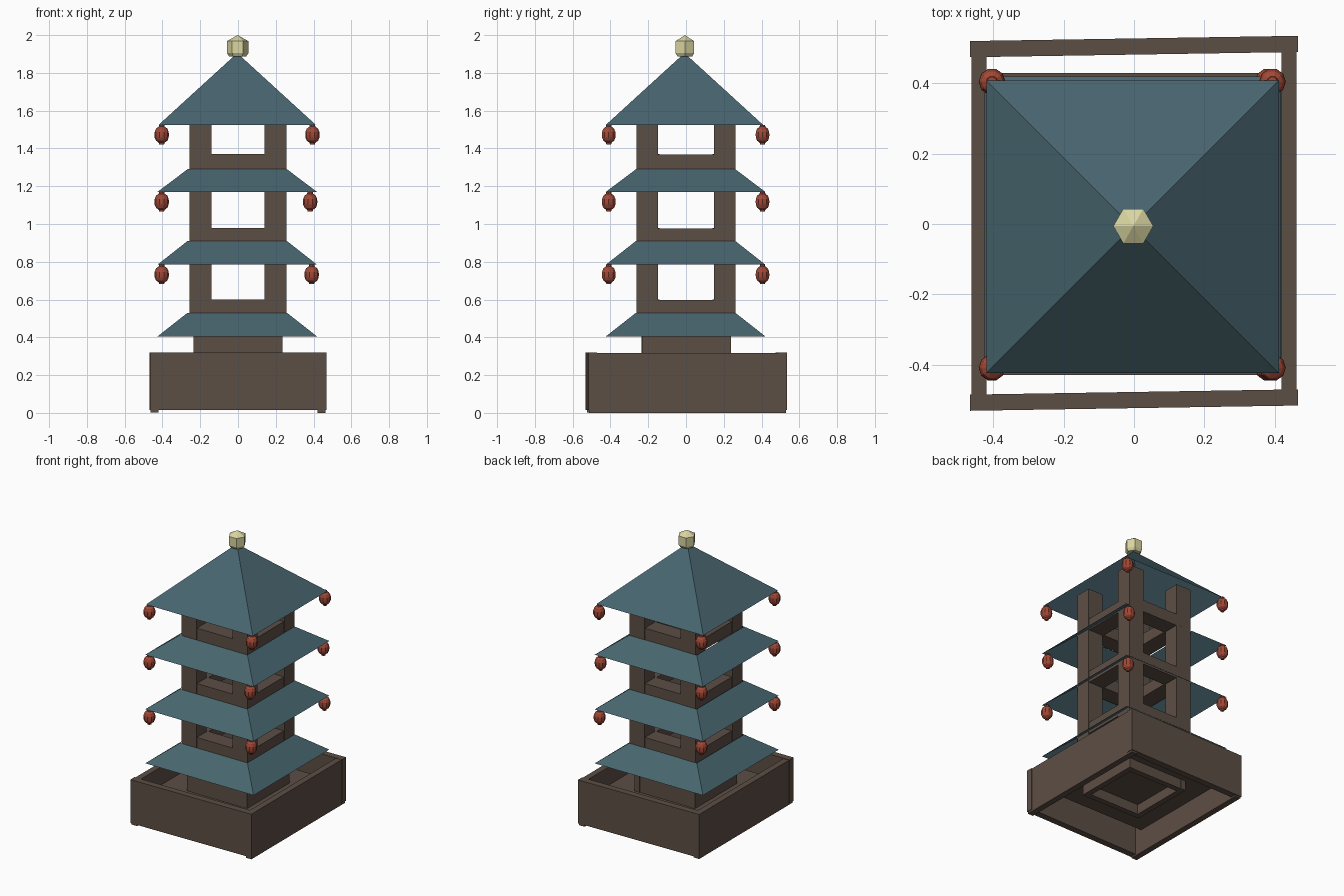
import bpy, bmesh, math
from mathutils import Matrix

if "Cube" in bpy.data.objects:
    bpy.data.objects.remove(bpy.data.objects["Cube"])


def material(name, rgb):
    m = bpy.data.materials.new(name)
    m.diffuse_color = (*rgb, 1)
    m.use_nodes = True
    m.node_tree.nodes["Principled BSDF"].inputs["Base Color"].default_value = m.diffuse_color
    return m


WOOD = material("brown wood", (0.108, 0.077, 0.059))
TEAL = material("teal tile", (0.064, 0.130, 0.158))
RED = material("lantern red", (0.36, 0.066, 0.037))
CREAM = material("pale gold", (0.70, 0.67, 0.36))


def finish(name, bm, mat):
    bmesh.ops.recalc_face_normals(bm, faces=bm.faces)
    me = bpy.data.meshes.new(name)
    bm.to_mesh(me)
    bm.free()
    me.materials.append(mat)
    ob = bpy.data.objects.new(name, me)
    bpy.context.collection.objects.link(ob)
    return ob


def box(name, x0, x1, y0, y1, z0, z1, mat=WOOD, rot=0):
    bm = bmesh.new()
    bmesh.ops.create_cube(bm, size=1)
    bmesh.ops.scale(bm, vec=(x1 - x0, y1 - y0, z1 - z0), verts=bm.verts)
    bmesh.ops.rotate(bm, matrix=Matrix.Rotation(rot, 3, 'Z'), verts=bm.verts)
    bmesh.ops.translate(bm, vec=((x0 + x1) / 2, (y0 + y1) / 2, (z0 + z1) / 2), verts=bm.verts)
    return finish(name, bm, mat)


def lathe(name, profile, sides, loc, mat, turn=0.0):
    """Stack of rings (radius, z); radius 0 makes a point."""
    bm = bmesh.new()
    rings = []
    for r, z in profile:
        n = sides if r > 0 else 1
        rings.append([bm.verts.new((loc[0] + r * math.cos(turn + math.tau * i / sides),
                                    loc[1] + r * math.sin(turn + math.tau * i / sides),
                                    loc[2] + z)) for i in range(n)])
    for a, b in zip(rings, rings[1:]):
        for i in range(sides):
            j = (i + 1) % sides
            quad = [a[i % len(a)], a[j % len(a)], b[j % len(b)], b[i % len(b)]]
            bm.faces.new(list(dict.fromkeys(quad)))
    return finish(name, bm, mat)


# Base box: slightly skewed front and back walls, straight sides
box("base_front_wall", -0.467, 0.467, -0.524, -0.478, 0.014, 0.32, rot=0.016)
box("base_back_wall", -0.467, 0.467, 0.482, 0.528, 0.014, 0.32, rot=0.016)
box("base_left_wall", -0.463, -0.42, -0.525, 0.515, 0.003, 0.317)
box("base_right_wall", 0.42, 0.463, -0.513, 0.53, 0.0, 0.318)
box("base_floor", -0.42, 0.42, -0.43, 0.43, 0.17, 0.19)

# Hollow pedestal under the tower
for s in (-1, 1):
    box("pedestal_side", *sorted((s * 0.195, s * 0.235)), -0.233, 0.238, 0.10, 0.41)
    box("pedestal_end", -0.195, 0.195, *sorted((s * 0.195, s * 0.235)), 0.10, 0.41)

# Corner posts
for sx in (-1, 1):
    for sy in (-1, 1):
        box("corner_post", *sorted((sx * 0.14, sx * 0.257)),
            *sorted((sy * 0.148, sy * 0.262)), 0.41, 1.59)

# Rail rings, as wide as the posts, at the floor of each storey
for z in (0.60, 0.98, 1.37):
    for s in (-1, 1):
        box("front_back_rail", -0.143, 0.143, *sorted((s * 0.14, s * 0.258)), z - 0.085, z)
        box("side_rail", *sorted((s * 0.135, s * 0.254)), -0.149, 0.149, z - 0.085, z - 0.003)

# Open roof shells: three skirts and a pointed top
R2 = math.sqrt(2)
for z0, z1 in ((0.405, 0.53), (0.785, 0.91), (1.17, 1.29)):
    lathe("roof_skirt", [(0.422 * R2, z0), (0.263 * R2, z1)], 4, (-0.004, -0.002, 0),
          TEAL, math.pi / 4)
lathe("top_roof", [(0.416 * R2, 1.525), (0, 1.905)], 4, (-0.004, -0.008, 0), TEAL, math.pi / 4)

# Lanterns under the corners of the upper three roofs
LANTERN = [(0, 0), (0.014, 0), (0.016, -0.010), (0.030, -0.020), (0.037, -0.038),
           (0.038, -0.053), (0.037, -0.068), (0.030, -0.084), (0.016, -0.094),
           (0.013, -0.103), (0, -0.103)]
for z, xr in ((0.785, 0.39), (1.17, 0.382), (1.525, 0.394)):
    for x in (-0.404, xr):
        for y in (-0.409, 0.405):
            lathe("lantern", LANTERN, 10, (x, y, z), RED)

# Hexagonal finial
lathe("finial", [(0, 1.887), (0.045, 1.887), (0.057, 1.905), (0.057, 1.968), (0, 2.0)], 6,
      (-0.002, -0.006, 0), CREAM)
